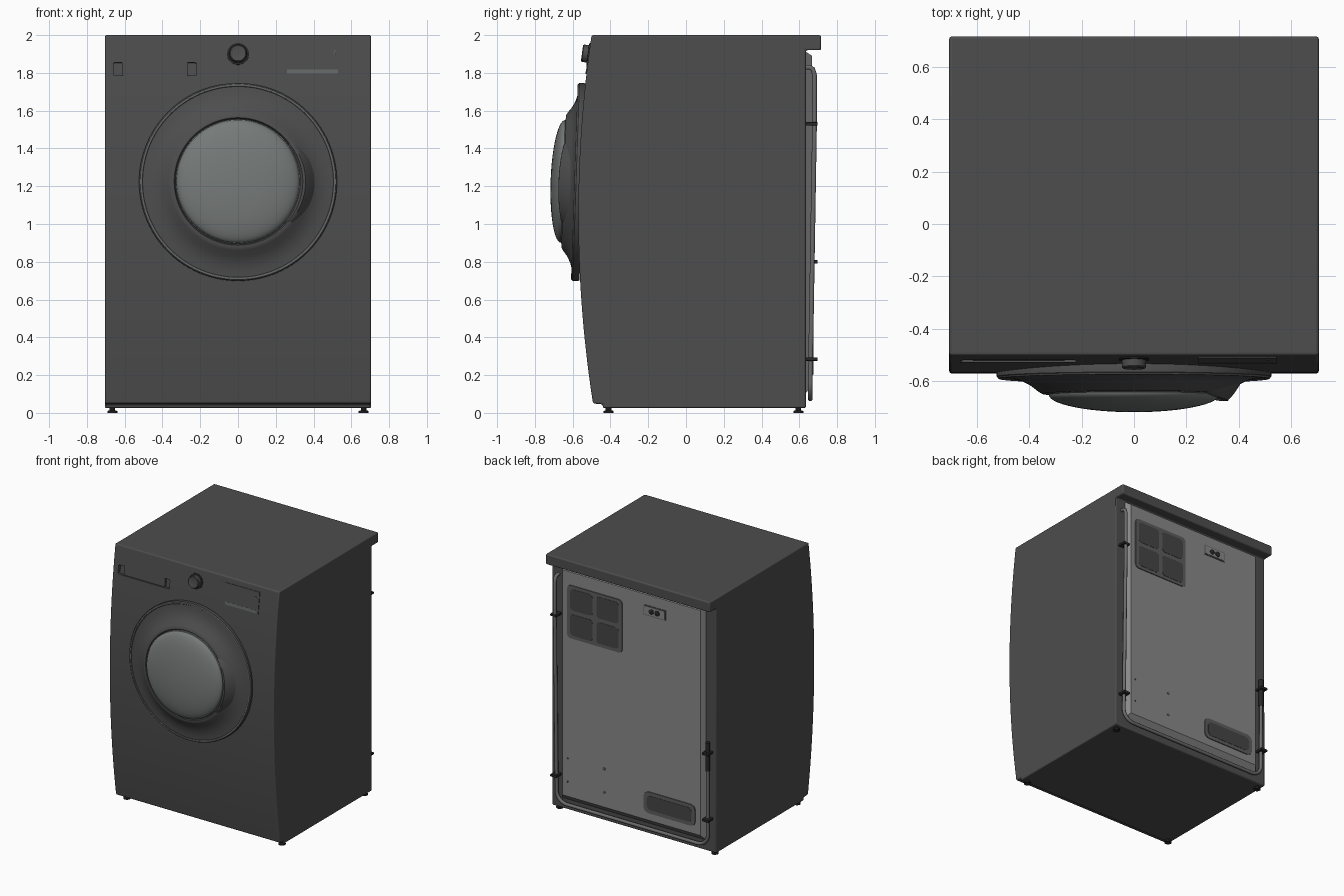
import bpy, bmesh, math
from mathutils import Vector

if "Cube" in bpy.data.objects:
    bpy.data.objects.remove(bpy.data.objects["Cube"])


def mat(name, r, g, b):
    m = bpy.data.materials.new(name)
    m.diffuse_color = (r, g, b, 1)
    m.use_nodes = True
    m.node_tree.nodes["Principled BSDF"].inputs["Base Color"].default_value = m.diffuse_color
    return m


BODY = mat("charcoal", 0.075, 0.075, 0.075)
GLASS = mat("door_glass_grey", 0.18, 0.195, 0.19)
RIM = mat("rim_grey", 0.13, 0.135, 0.135)
PANEL = mat("back_panel_grey", 0.25, 0.25, 0.25)
FRAME = mat("vent_frame_grey", 0.11, 0.11, 0.11)
VENT = mat("vent_dark", 0.06, 0.06, 0.06)
HOSE = mat("hose_grey", 0.15, 0.15, 0.15)
BLACK = mat("black", 0.02, 0.02, 0.02)


def finish(name, bm, m, smooth=True):
    bmesh.ops.recalc_face_normals(bm, faces=bm.faces[:])
    me = bpy.data.meshes.new(name)
    bm.to_mesh(me)
    bm.free()
    ob = bpy.data.objects.new(name, me)
    bpy.context.collection.objects.link(ob)
    me.materials.append(m)
    bpy.ops.object.select_all(action='DESELECT')
    ob.select_set(True)
    bpy.context.view_layer.objects.active = ob
    if smooth:
        bpy.ops.object.shade_smooth_by_angle(angle=math.radians(35))
    return ob


def front_y(z):
    """Bowed front surface of the cabinet."""
    return -0.57 + 0.07 * ((z - 1.05) / 0.95) ** 2


def front_tilt(z):
    return -math.atan(0.14 * (z - 1.05) / 0.95 ** 2)


def extrude(name, pts, vec, m):
    bm = bmesh.new()
    f = bm.faces.new([bm.verts.new(p) for p in pts])
    ext = bmesh.ops.extrude_face_region(bm, geom=[f])
    bmesh.ops.translate(bm, vec=vec, verts=[v for v in ext["geom"] if isinstance(v, bmesh.types.BMVert)])
    return finish(name, bm, m)


def plate(name, x, y, z, w, h, t, r, m, tilt=0.0, seg=4):
    """Rounded rectangle in the xz plane, t thick, centred at x, y, z."""
    pts = []
    for k, (sx, sz) in enumerate(((1, 1), (-1, 1), (-1, -1), (1, -1))):
        for i in range(seg + 1):
            a = math.pi / 2 * (k + i / seg)
            pts.append((sx * (w / 2 - r) + r * math.cos(a), -t / 2, sz * (h / 2 - r) + r * math.sin(a)))
    ob = extrude(name, pts, (0, t, 0), m)
    ob.location = (x, y, z)
    ob.rotation_euler.x = tilt
    return ob


def revolve(name, prof, loc, m, tilt=0.0, n=96, axis='y'):
    """Lathe (radius, height) around -y, or around z."""
    bm = bmesh.new()
    rings = []
    for r, d in prof:
        ring = []
        for i in range(n if r > 0 else 1):
            a = 2 * math.pi * i / n
            c, s = r * math.cos(a), r * math.sin(a)
            ring.append(bm.verts.new((c, -d, s) if axis == 'y' else (c, s, d)))
        rings.append(ring)
    for a, b in zip(rings, rings[1:]):
        for i in range(n):
            j = (i + 1) % n
            vs = [a[i % len(a)], a[j % len(a)], b[j % len(b)], b[i % len(b)]]
            bm.faces.new(list(dict.fromkeys(vs)))
    ob = finish(name, bm, m)
    ob.location = loc
    ob.rotation_euler.x = tilt
    return ob


def tube(name, pts, r, m):
    cu = bpy.data.curves.new(name, 'CURVE')
    cu.dimensions = '3D'
    cu.bevel_depth, cu.bevel_resolution, cu.use_fill_caps = r, 3, True
    sp = cu.splines.new('POLY')
    sp.points.add(len(pts) - 1)
    for p, c in zip(sp.points, pts):
        p.co = (*c, 1)
    cu.materials.append(m)
    ob = bpy.data.objects.new(name, cu)
    bpy.context.collection.objects.link(ob)
    bpy.ops.object.select_all(action='DESELECT')
    ob.select_set(True)
    bpy.context.view_layer.objects.active = ob
    bpy.ops.object.convert(target='MESH')
    bpy.ops.object.shade_smooth_by_angle(angle=math.radians(40))


# Cabinet: side profile with bowed front, set-back plinth and lid overhang
W = 0.705
prof = [(-0.44, 0.025), (-0.44, 0.045), (front_y(0.05), 0.05)]
prof += [(front_y(z), z) for z in [0.05 + 1.95 * i / 24 for i in range(1, 25)]]
prof += [(0.715, 2.0), (0.715, 1.92), (0.635, 1.92), (0.635, 0.025)]
cab = extrude("cabinet", [(-W, y, z) for y, z in prof], (2 * W, 0, 0), BODY)
bev = cab.modifiers.new("soft_edges", 'BEVEL')
bev.width, bev.segments, bev.limit_method, bev.angle_limit = 0.014, 3, 'ANGLE', 0.6

# Drawer grip pocket cut into the front
cut = plate("drawer_cutter", -0.44, front_y(1.82), 1.82, 0.44, 0.07, 0.05, 0.008, BODY, front_tilt(1.82))
cut.hide_render = True
bo = cab.modifiers.new("drawer_pocket", 'BOOLEAN')
bo.operation, bo.object, bo.solver = 'DIFFERENCE', cut, 'EXACT'
bpy.ops.object.select_all(action='DESELECT')
bpy.context.view_layer.objects.active = cab
cab.select_set(True)
for md in list(cab.modifiers):
    bpy.ops.object.modifier_apply(modifier=md.name)
bpy.data.objects.remove(cut)
bpy.ops.object.shade_smooth_by_angle(angle=math.radians(25))
plate("drawer_grip", -0.44, front_y(1.82) + 0.018, 1.82, 0.35, 0.068, 0.02, 0.004, BODY, front_tilt(1.82))

# Door: rim, dished ring and glass dome, all tilted together
C, T = (0, -0.556, 1.222), -0.034
revolve("door_ring", [(0.50, -0.01), (0.52, -0.01), (0.524, 0.0), (0.524, 0.026), (0.518, 0.032), (0.51, 0.032),
                      (0.505, 0.028), (0.47, 0.031), (0.43, 0.042), (0.395, 0.06), (0.365, 0.083), (0.35, 0.092),
                      (0.338, 0.092), (0.332, 0.08), (0, 0.08)], C, BODY, T)
revolve("door_rim", [(0.509, 0.028), (0.509, 0.034), (0.513, 0.035), (0.518, 0.034), (0.522, 0.026)], C, RIM, T)
dome = [(0.33, 0.08), (0.33, 0.092)]
dome += [(0.325 * math.cos(a), 0.095 + 0.066 * math.sin(a)) for a in [math.pi / 2 * i / 14 for i in range(14)]]
revolve("door_glass", dome + [(0, 0.161)], C, GLASS, T)

# Door handle: crescent lip on the right of the glass
bm = bmesh.new()
rows = []
for i in range(25):
    u = -1 + i / 12
    a, w = math.radians(38) * u - 0.03, math.cos(math.pi / 2 * u) ** 0.7
    sec = [(0.325, 0.07), (0.33, 0.09 + 0.008 * w), (0.337 + 0.006 * w, 0.093 + 0.026 * w),
           (0.342 + 0.016 * w, 0.092 + 0.026 * w), (0.352 + 0.03 * w, 0.088 + 0.003 * w),
           (0.355 + 0.06 * w, 0.07 - 0.03 * w)]
    rows.append([bm.verts.new((r * math.cos(a), -d, r * math.sin(a))) for r, d in sec])
for a, b in zip(rows, rows[1:]):
    for j in range(6):
        k = (j + 1) % 6
        bm.faces.new((a[j], a[k], b[k], b[j]))
bm.faces.new(rows[0])
bm.faces.new(rows[-1][::-1])
h = finish("door_handle", bm, BODY)
h.location, h.rotation_euler.x = C, T

# Program knob with collar
KT = front_tilt(1.9)
revolve("knob_collar", [(0.058, -0.01), (0.058, 0.004), (0.052, 0.006), (0, 0.006)], (0, front_y(1.9), 1.9), BLACK, KT, 48)
revolve("knob", [(0.047, 0), (0.046, 0.032), (0.041, 0.037), (0.036, 0.035), (0, 0.035)],
        (0, front_y(1.9), 1.9), BODY, KT, 48)

# Display plate, button strip and indicator lights
plate("display", 0.394, front_y(1.875) - 0.001, 1.875, 0.30, 0.165, 0.006, 0.003, BODY, front_tilt(1.875))
plate("button_strip", 0.394, front_y(1.81) - 0.003, 1.808, 0.27, 0.022, 0.005, 0.003, RIM, front_tilt(1.81))
for z in (1.903, 1.915):
    plate("indicator_light", 0.512, front_y(z) - 0.004, z, 0.012, 0.004, 0.004, 0.001, RIM, front_tilt(z))

# Feet
for x in (-0.665, 0.665):
    for y in (-0.41, 0.595):
        revolve("foot", [(0, 0), (0.026, 0), (0.026, 0.01), (0.015, 0.014), (0.015, 0.03), (0, 0.03)],
                (x, y, 0), BLACK, 0, 20, 'z')

# Raised back panel with sloped borders
bm = bmesh.new()
lo, hi = [[bm.verts.new((sx * w, y, z)) for sx, z in ((-1, z0), (1, z0), (1, z1), (-1, z1))]
          for w, y, z0, z1 in ((0.62, 0.63, 0.10, 1.915), (0.59, 0.667, 0.145, 1.89))]
bm.faces.new(lo)
bm.faces.new(hi)
for i in range(4):
    bm.faces.new((lo[i], lo[(i + 1) % 4], hi[(i + 1) % 4], hi[i]))
finish("back_panel", bm, PANEL, False)

# Vents, socket and screws on the back
plate("upper_vent_frame", 0.313, 0.667, 1.585, 0.47, 0.41, 0.014, 0.03, FRAME)
for dx in (-0.112, 0.112):
    for dz in (-0.098, 0.098):
        plate("upper_vent", 0.313 + dx, 0.672, 1.585 + dz, 0.19, 0.165, 0.008, 0.025, VENT)
plate("lower_vent_frame", -0.328, 0.667, 0.285, 0.445, 0.165, 0.014, 0.04, FRAME, 0, 2)
plate("lower_vent", -0.328, 0.672, 0.285, 0.385, 0.11, 0.008, 0.03, VENT, 0, 2)
plate("socket_border", -0.2, 0.667, 1.77, 0.19, 0.078, 0.008, 0.004, FRAME)
plate("socket_plate", -0.2, 0.669, 1.77, 0.176, 0.064, 0.01, 0.003, PANEL)
for x in (-0.225, -0.175):
    revolve("water_inlet", [(0.02, 0.02), (0.02, -0.012), (0.012, -0.016), (0, -0.016)], (x, 0.667, 1.77), BLACK, 0, 20)
for x, r in ((0.547, 0.006), (0.235, 0.011)):
    for z in (0.26, 0.44):
        revolve("screw", [(r, 0.01), (r, -0.003), (r * 0.5, -0.006), (0, -0.006)], (x, 0.667, z), FRAME, 0, 16)

# Drain hose down one side, along the bottom and up the other
path = [(0.648, 0.62, 1.83), (0.648, 0.655, 1.83), (0.648, 0.672, 1.82), (0.648, 0.68, 1.79), (0.648, 0.68, 1.5)]
corner = [(0.56 + 0.088 * math.cos(a), 0.658, 0.16 - 0.085 * math.sin(a))
          for a in [math.pi / 2 * i / 8 for i in range(9)]]
path += corner + [(-x, y, z) for x, y, z in reversed(corner)] + [(-0.648, 0.66, 0.7)]
tube("drain_hose", path, 0.013, HOSE)
tube("hose_end", [(-0.648, 0.66, 0.66), (-0.648, 0.66, 0.88)], 0.017, BLACK)

# Hose clips
for x, z in ((0.65, 1.53), (0.65, 0.285), (-0.65, 0.80), (-0.65, 0.285)):
    plate("hose_clip", x, 0.664, z, 0.055, 0.018, 0.062, 0.004, BLACK)
